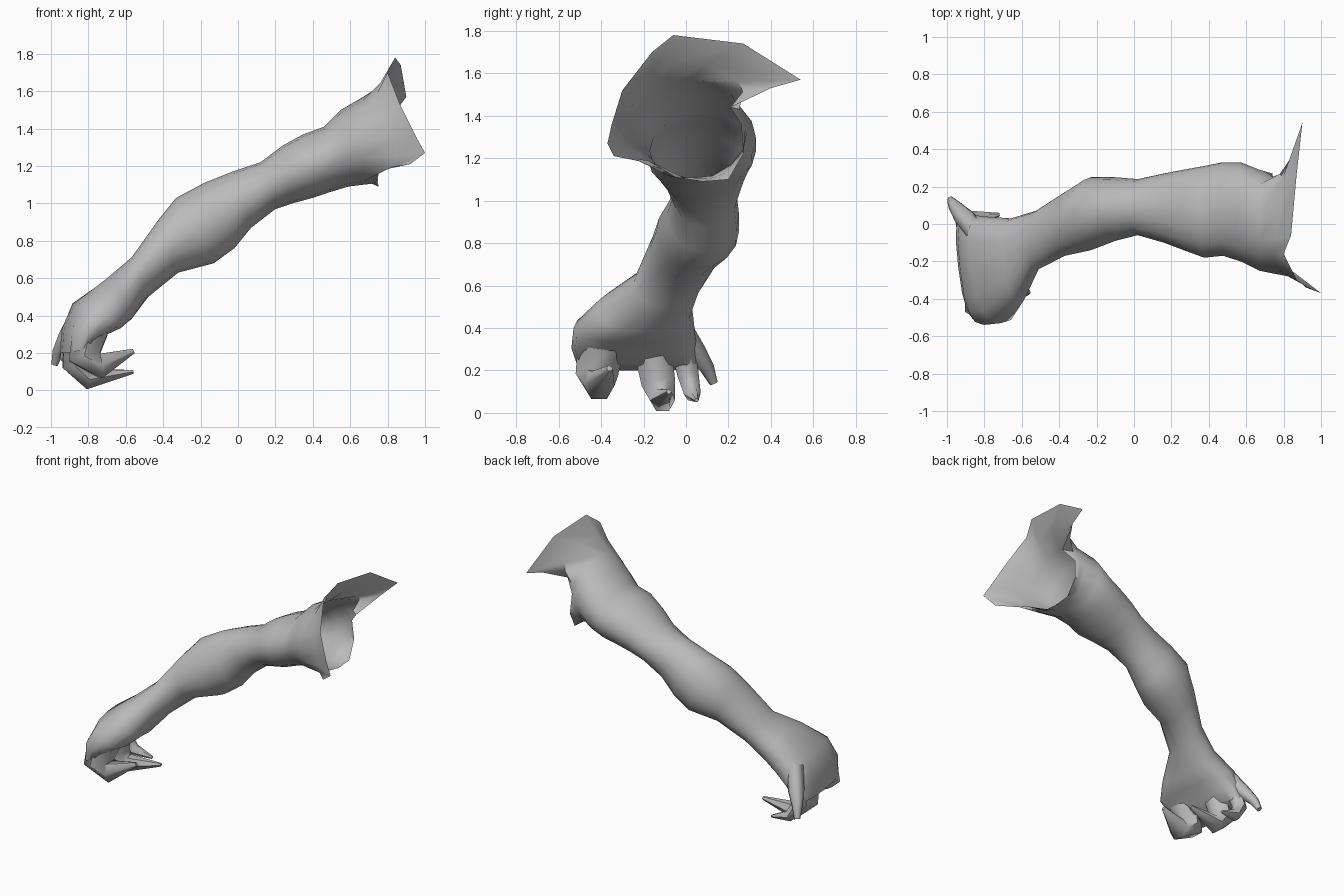
import bpy, bmesh, math
from mathutils import Vector

if "Cube" in bpy.data.objects:
    bpy.data.objects.remove(bpy.data.objects["Cube"])

skin = bpy.data.materials.new("plain grey")
skin.diffuse_color = (0.50, 0.50, 0.50, 1)
skin.use_nodes = True
skin.node_tree.nodes["Principled BSDF"].inputs["Base Color"].default_value = skin.diffuse_color
N = 16


def loft(name, loops, cap_start, cap_end, angle):
    """Skin a list of equal-length point loops."""
    bm = bmesh.new()
    rows = [[bm.verts.new(p) for p in loop] for loop in loops]
    n = len(rows[0])
    for a, b in zip(rows, rows[1:]):
        for i in range(n):
            j = (i + 1) % n
            bm.faces.new((a[i], a[j], b[j], b[i]))
    if cap_start:
        bm.faces.new(rows[0])
    if cap_end:
        bm.faces.new(rows[-1])
    bmesh.ops.recalc_face_normals(bm, faces=bm.faces)
    me = bpy.data.meshes.new(name)
    bm.to_mesh(me)
    bm.free()
    me.materials.append(skin)
    ob = bpy.data.objects.new(name, me)
    bpy.context.collection.objects.link(ob)
    bpy.ops.object.select_all(action='DESELECT')
    ob.select_set(True)
    bpy.context.view_layer.objects.active = ob
    bpy.ops.object.shade_smooth_by_angle(angle=math.radians(angle))
    return ob


def section(xt, zt, xb, zb, y0, y1, shear=0.0, power=1.0):
    """Tilted oval through a top point, a bottom point and two side limits;
    a power below 1 makes it boxier."""
    c = Vector(((xt + xb) / 2, (y0 + y1) / 2, (zt + zb) / 2))
    up = Vector(((xt - xb) / 2, 0, (zt - zb) / 2))
    side = Vector((-shear, 1, 0)) * ((y1 - y0) / 2)

    def box(v):
        return math.copysign(abs(v) ** power, v) if abs(v) > 1e-6 else 0.0
    return [c + side * box(math.cos(2 * math.pi * i / N)) + up * box(math.sin(2 * math.pi * i / N))
            for i in range(N)]


# Ragged open rim at the shoulder: back notch, back flap, top, chest flap, armpit
rim = [(0.73, 0.26, 1.36), (0.80, 0.21, 1.44), (0.87, 0.40, 1.53), (0.90, 0.54, 1.57),
       (0.87, 0.27, 1.74), (0.84, -0.06, 1.78), (0.80, -0.16, 1.70), (0.87, -0.30, 1.52),
       (0.95, -0.35, 1.36), (1.00, -0.37, 1.27), (0.92, -0.34, 1.21), (0.76, -0.18, 1.19),
       (0.74, -0.05, 1.11), (0.75, 0.08, 1.09), (0.75, 0.20, 1.10), (0.74, 0.27, 1.22)]

# Arm from shoulder through elbow and wrist to the knuckles
arm = [
    (0.67, 1.57, 0.67, 1.10, -0.25, 0.29),
    (0.55, 1.50, 0.59, 1.09, -0.20, 0.33),
    (0.46, 1.41, 0.49, 1.06, -0.17, 0.33),
    (0.35, 1.37, 0.40, 1.03, -0.18, 0.31),
    (0.24, 1.31, 0.29, 1.00, -0.14, 0.29),
    (0.12, 1.22, 0.20, 0.97, -0.10, 0.27),
    (-0.03, 1.17, 0.07, 0.87, -0.06, 0.24),
    (-0.18, 1.11, -0.02, 0.76, -0.09, 0.25),
    (-0.33, 1.03, -0.13, 0.68, -0.14, 0.25),
    (-0.42, 0.92, -0.32, 0.63, -0.17, 0.17),
    (-0.57, 0.71, -0.48, 0.50, -0.25, 0.07),
    (-0.70, 0.60, -0.57, 0.38, -0.42, 0.03, 0.10, 0.9),
    (-0.87, 0.47, -0.64, 0.33, -0.53, 0.04, 0.15, 0.75),
    (-0.93, 0.33, -0.75, 0.28, -0.54, 0.05, 0.12, 0.75),
    (-0.94, 0.20, -0.80, 0.23, -0.51, 0.05, 0.12, 0.75),
]
body = [section(*s) for s in arm]
# The rim flares out of the upper arm in a hollow curve
flare = [Vector((a.x + (b[0] - a.x) * 0.55, a.y + (b[1] - a.y) * 0.3, a.z + (b[2] - a.z) * 0.42))
         for a, b in zip(body[0], rim)]
loft("arm_and_palm", [rim, flare] + body, False, True, 50)


def finger(name, path, radii, sides=6):
    """Tapered tube along a bent path."""
    pts = [Vector(p) for p in path]
    loops = []
    for i, p in enumerate(pts):
        t = (pts[min(i + 1, len(pts) - 1)] - pts[max(i - 1, 0)]).normalized()
        u = (Vector((0, 1, 0)) - t * t.y).normalized()
        v = t.cross(u)
        loops.append([p + (u * math.cos(a) + v * math.sin(a)) * radii[i]
                      for a in (2 * math.pi * k / sides for k in range(sides))])
    loft(name, loops, False, True, 60)


# Curled fingers, rooted inside the palm
finger("thumb", [(-0.79, -0.40, 0.32), (-0.82, -0.42, 0.18), (-0.74, -0.41, 0.13),
                 (-0.56, -0.36, 0.21)], (0.11, 0.10, 0.075, 0.015))
finger("index_finger", [(-0.85, -0.16, 0.32), (-0.87, -0.13, 0.14), (-0.80, -0.11, 0.06),
                        (-0.56, -0.08, 0.10)], (0.09, 0.08, 0.06, 0.012))
finger("ring_finger", [(-0.87, -0.02, 0.33), (-0.91, 0.01, 0.18), (-0.85, 0.03, 0.09),
                       (-0.72, 0.05, 0.06)], (0.06, 0.05, 0.04, 0.01))
finger("little_finger", [(-0.84, -0.04, 0.42), (-0.91, 0.04, 0.29), (-0.96, 0.10, 0.21),
                         (-0.98, 0.13, 0.14)], (0.06, 0.055, 0.035, 0.02))
